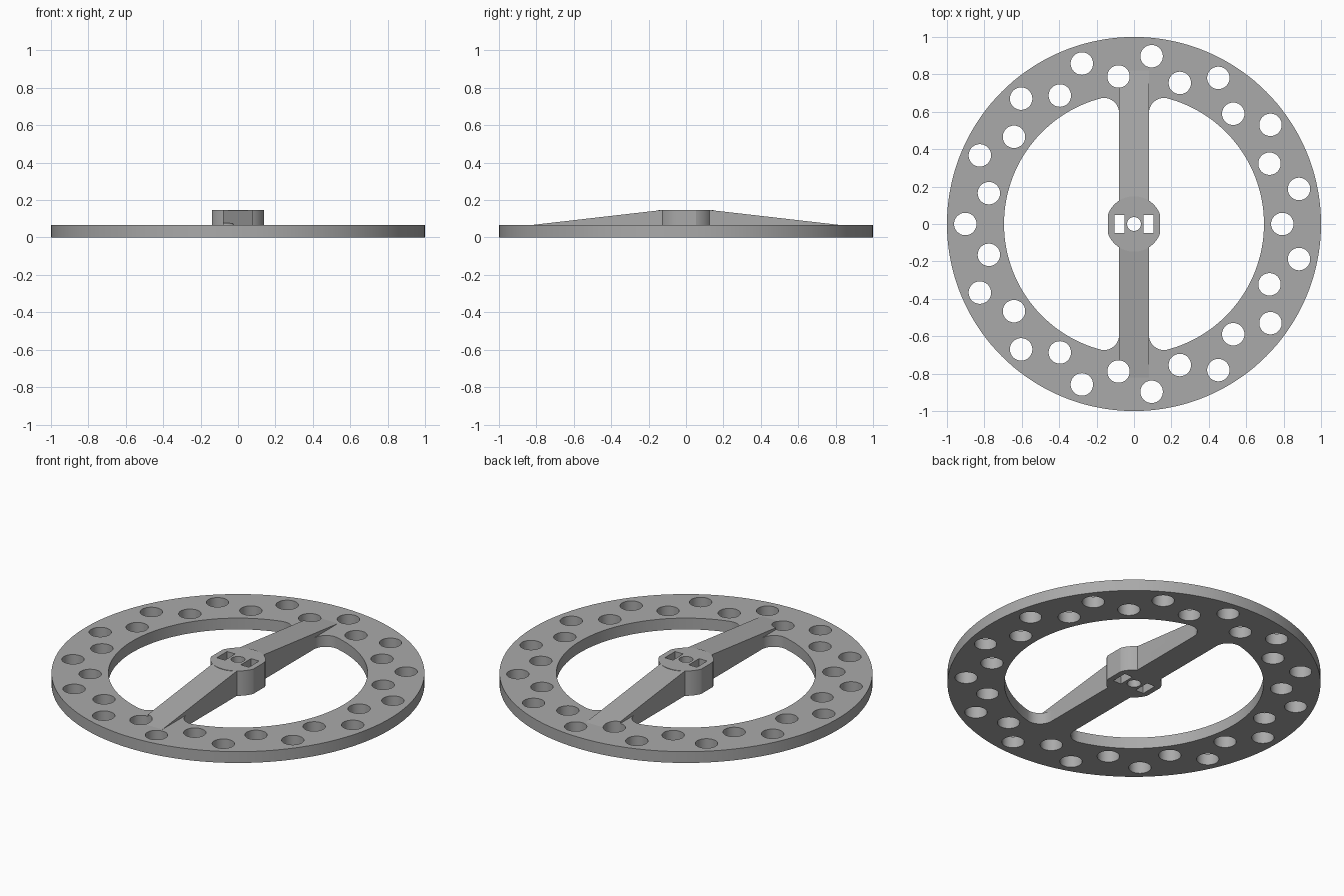
import bpy, bmesh
from math import sin, cos, pi, radians, atan2, sqrt
from mathutils import Matrix

cube = bpy.data.objects.get("Cube")
if cube:
    bpy.data.objects.remove(cube)

RING_H, HUB_H = 0.067, 0.147
HALF_W, INNER_R, FILLET = 0.08, 0.695, 0.08


def arc(cx, cy, r, a0, a1, n):
    """Points along an arc, angles in radians, both ends included."""
    return [(cx + r * cos(a0 + (a1 - a0) * i / n),
             cy + r * sin(a0 + (a1 - a0) * i / n)) for i in range(n + 1)]


def circle(r, n, cx=0, cy=0):
    return arc(cx, cy, r, 0, 2 * pi, n)[:-1]


def rect(x0, x1, y0, y1):
    return [(x0, y0), (x1, y0), (x1, y1), (x0, y1)]


def prism(name, outlines, low, high, matrix=None):
    """Extrude closed outlines from low to high along local z."""
    bm = bmesh.new()
    for pts in outlines:
        face = bm.faces.new([bm.verts.new((x, y, low)) for x, y in pts])
        new = bmesh.ops.extrude_face_region(bm, geom=[face])["geom"]
        verts = [v for v in new if isinstance(v, bmesh.types.BMVert)]
        bmesh.ops.translate(bm, vec=(0, 0, high - low), verts=verts)
    if matrix:
        bm.transform(matrix)
    bmesh.ops.recalc_face_normals(bm, faces=bm.faces)
    mesh = bpy.data.meshes.new(name)
    bm.to_mesh(mesh)
    bm.free()
    obj = bpy.data.objects.new(name, mesh)
    bpy.context.collection.objects.link(obj)
    return obj


def combine(target, tool, operation):
    """Apply a boolean and discard the tool."""
    tool.hide_render = True
    mod = target.modifiers.new(operation, 'BOOLEAN')
    mod.operation, mod.object, mod.solver = operation, tool, 'EXACT'
    bpy.context.view_layer.objects.active = target
    bpy.ops.object.modifier_apply(modifier=mod.name)
    bpy.data.objects.remove(tool)


# Flat ring disc
wheel = prism("spoked_ring_plate", [circle(1, 144)], 0, RING_H)

# Two D-shaped openings with filleted corners
fx = HALF_W + FILLET
fy = sqrt((INNER_R - FILLET) ** 2 - fx ** 2)
tilt = atan2(fy, fx)
right_d = (arc(fx, -fy, FILLET, -pi, -tilt, 24)
           + arc(0, 0, INNER_R, -tilt, tilt, 72)[1:-1]
           + arc(fx, fy, FILLET, tilt, pi, 24))
left_d = [(-x, y) for x, y in right_d]
combine(wheel, prism("opening_cutter", [right_d, left_d], -0.1, 0.3), 'DIFFERENCE')

# Tapered spoke: side profile in y and z, extruded along x
along_x = Matrix(((0, 0, 1, 0), (1, 0, 0, 0), (0, 1, 0, 0), (0, 0, 0, 1)))
side = [(-0.9, 0.03), (0.9, 0.03), (0.9, RING_H - 0.009),
        (0.125, HUB_H), (-0.125, HUB_H), (-0.9, RING_H - 0.009)]
combine(wheel, prism("spoke", [side], -HALF_W, HALF_W, along_x), 'UNION')

# Round hub with flattened sides
half = 0.138
edge = atan2(sqrt(0.148 ** 2 - half ** 2), half)
hub_outline = (arc(0, 0, 0.148, edge, pi - edge, 40)
               + arc(0, 0, 0.148, pi + edge, 2 * pi - edge, 40))
combine(wheel, prism("hub", [hub_outline], 0, HUB_H), 'UNION')

# Staggered rim holes, shaft hole and nut slots
holes = [circle(0.037, 64)]
for k in range(15):
    for r, offset in ((0.793, 0), (0.902, 12)):
        a = radians(24 * k + offset)
        holes.append(circle(0.06, 64, r * cos(a), r * sin(a)))
holes += [rect(0.052, 0.105, -0.048, 0.048), rect(-0.105, -0.052, -0.048, 0.048)]
combine(wheel, prism("hole_cutter", holes, -0.1, 0.3), 'DIFFERENCE')

# Set-screw hole across the hub
screw = circle(0.03, 64, 0, 0.075)
combine(wheel, prism("screw_hole_cutter", [screw], -0.3, 0.3, along_x), 'DIFFERENCE')

# Grey plastic
mat = bpy.data.materials.new("grey_plastic")
mat.use_nodes = True
grey = (0.4, 0.4, 0.4, 1)
mat.diffuse_color = grey
mat.node_tree.nodes["Principled BSDF"].inputs["Base Color"].default_value = grey
wheel.data.materials.clear()
wheel.data.materials.append(mat)
for poly in wheel.data.polygons:
    poly.material_index = 0

# Smooth round walls, crisp edges
bpy.ops.object.select_all(action='DESELECT')
wheel.select_set(True)
bpy.context.view_layer.objects.active = wheel
bpy.ops.object.shade_smooth_by_angle(angle=radians(6))
